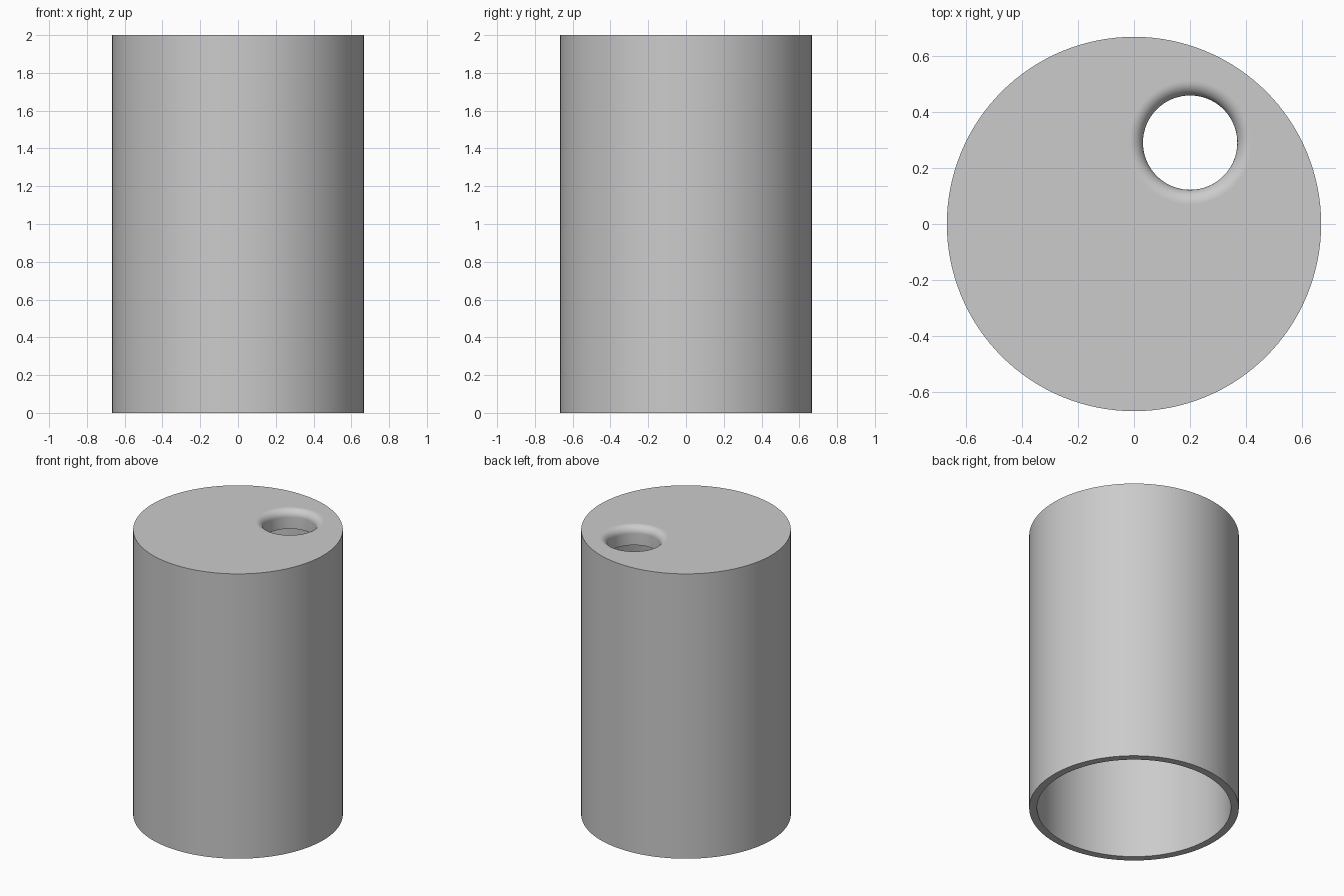
import bpy
import bmesh
from math import cos, sin, pi

default_cube = bpy.data.objects.get("Cube")
if default_cube:
    bpy.data.objects.remove(default_cube, do_unlink=True)

SEGMENTS = 128
HEIGHT = 2.0
OUTER_R, INNER_R = 0.667, 0.617
TOP_THICKNESS = 0.13
HOLE_X, HOLE_Y, HOLE_R = 0.2, 0.29, 0.168
FILLET, FILLET_STEPS = 0.05, 12

# Plain grey material
grey = bpy.data.materials.new("light_grey")
grey.use_nodes = True
colour = (0.6, 0.6, 0.6, 1)
grey.diffuse_color = colour
grey.node_tree.nodes["Principled BSDF"].inputs["Base Color"].default_value = colour

bm = bmesh.new()


def ring(x, y, z, radius):
    """Add one horizontal circle of vertices."""
    angles = [2 * pi * i / SEGMENTS for i in range(SEGMENTS)]
    return [bm.verts.new((x + radius * cos(a), y + radius * sin(a), z)) for a in angles]


# Outer wall, rounded hole, underside of the lid and inner wall, as a closed chain of rings
ceiling = HEIGHT - TOP_THICKNESS
rings = [ring(0, 0, 0, OUTER_R), ring(0, 0, HEIGHT, OUTER_R)]
for step in range(FILLET_STEPS + 1):
    a = pi / 2 * step / FILLET_STEPS
    rings.append(ring(HOLE_X, HOLE_Y, HEIGHT - FILLET * (1 - cos(a)),
                      HOLE_R + FILLET * (1 - sin(a))))
rings.append(ring(HOLE_X, HOLE_Y, ceiling, HOLE_R))
rings += [ring(0, 0, ceiling, INNER_R), ring(0, 0, 0, INNER_R)]

for k, lower in enumerate(rings):
    upper = rings[(k + 1) % len(rings)]
    for i in range(SEGMENTS):
        j = (i + 1) % SEGMENTS
        face = bm.faces.new((lower[i], lower[j], upper[j], upper[i]))
        face.smooth = True

# Keep the borders of the flat faces crisp
for k in (0, 1, 2, -3, -2, -1):
    for i in range(SEGMENTS):
        bm.edges.get((rings[k][i - 1], rings[k][i])).smooth = False

bmesh.ops.recalc_face_normals(bm, faces=bm.faces)
mesh = bpy.data.meshes.new("cylinder_cap")
bm.to_mesh(mesh)
bm.free()
mesh.materials.append(grey)
bpy.context.collection.objects.link(bpy.data.objects.new("cylinder_cap", mesh))
